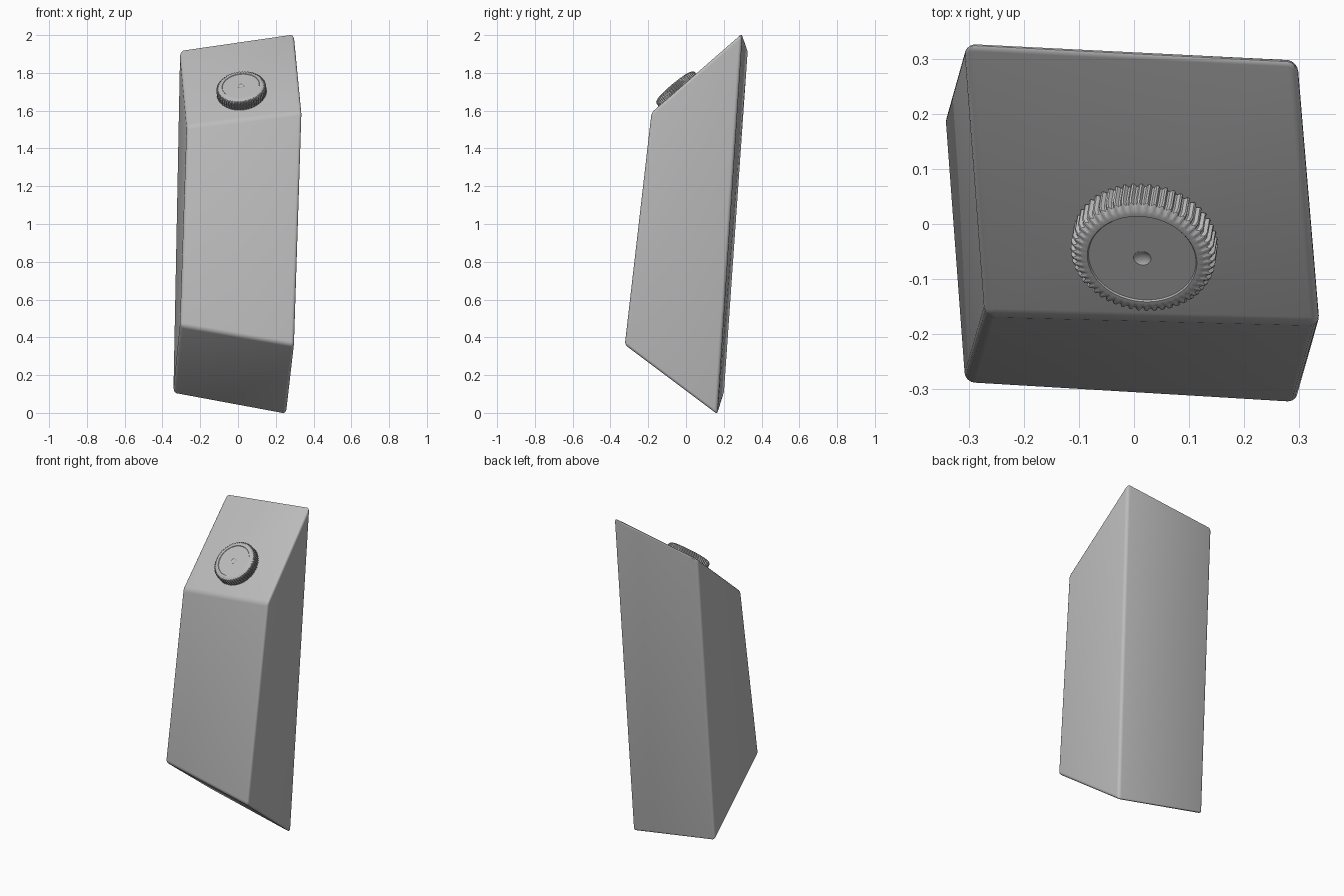
import bpy
import bmesh
from math import cos, sin, pi
from mathutils import Vector

cube = bpy.data.objects.get("Cube")
if cube:
    bpy.data.objects.remove(cube, do_unlink=True)


def make_material(name, color):
    mat = bpy.data.materials.new(name)
    mat.use_nodes = True
    mat.diffuse_color = color
    mat.node_tree.nodes["Principled BSDF"].inputs["Base Color"].default_value = color
    return mat


def finish(name, bm, mat):
    bmesh.ops.recalc_face_normals(bm, faces=bm.faces[:])
    mesh = bpy.data.meshes.new(name)
    bm.to_mesh(mesh)
    bm.free()
    mesh.materials.append(mat)
    obj = bpy.data.objects.new(name, mesh)
    bpy.context.collection.objects.link(obj)
    bpy.ops.object.select_all(action="DESELECT")
    obj.select_set(True)
    bpy.context.view_layer.objects.active = obj
    return obj


grey = make_material("plain grey", (0.5, 0.5, 0.5, 1))

# Body: slanted, slightly twisted block with softly rounded edges
side_right = [(-0.27, -0.167, 1.518), (-0.308, 0.328, 1.922),
              (-0.343, 0.201, 0.10), (-0.307, -0.289, 0.461)]
side_left = [(0.338, -0.183, 1.592), (0.297, 0.298, 2.012),
             (0.255, 0.166, -0.011), (0.297, -0.325, 0.358)]
bm = bmesh.new()
a = [bm.verts.new(p) for p in side_right]
b = [bm.verts.new(p) for p in side_left]
bm.faces.new(a)
bm.faces.new(b[::-1])
for i in range(4):
    j = (i + 1) % 4
    bm.faces.new((a[i], b[i], b[j], a[j]))
body = finish("body", bm, grey)
bevel = body.modifiers.new("rounded_edges", "BEVEL")
bevel.width = 0.018
bevel.segments = 4
bevel.limit_method = "NONE"
bpy.ops.object.modifier_apply(modifier=bevel.name)
bpy.ops.object.shade_smooth_by_angle()

# Knob: ribbed dial standing square to the sloping top
TEETH = 54
STEPS = 4
# radius, height, rib depth
profile = [(0.124, -0.006, 0), (0.124, 0.006, 0), (0.126, 0.006, 0.006),
           (0.126, 0.046, 0.006), (0.121, 0.054, 0.006), (0.110, 0.060, 0.003),
           (0.105, 0.061, 0), (0.100, 0.061, 0), (0.098, 0.058, 0),
           (0.016, 0.058, 0), (0.012, 0.055, 0), (0.004, 0.053, 0)]
bm = bmesh.new()
count = TEETH * STEPS
rings = []
for radius, height, rib in profile:
    ring = []
    for k in range(count):
        r = radius + (rib if k % STEPS < STEPS / 2 else 0)
        t = 2 * pi * k / count
        ring.append(bm.verts.new((r * cos(t), r * sin(t), height)))
    rings.append(ring)
for low, high in zip(rings, rings[1:]):
    for k in range(count):
        n = (k + 1) % count
        bm.faces.new((low[k], low[n], high[n], high[k]))
bm.faces.new(rings[0][::-1])
bm.faces.new(rings[-1])
knob = finish("knob", bm, grey)
bpy.ops.object.shade_smooth_by_angle()

across = Vector(side_left[0]) - Vector(side_right[0])
along = Vector(side_right[1]) - Vector(side_right[0])
normal = across.cross(along).normalized()
knob.rotation_mode = "QUATERNION"
knob.rotation_quaternion = normal.to_track_quat("Z", "Y")
knob.location = Vector((0.015, -0.062, 1.73)) - normal * 0.058
